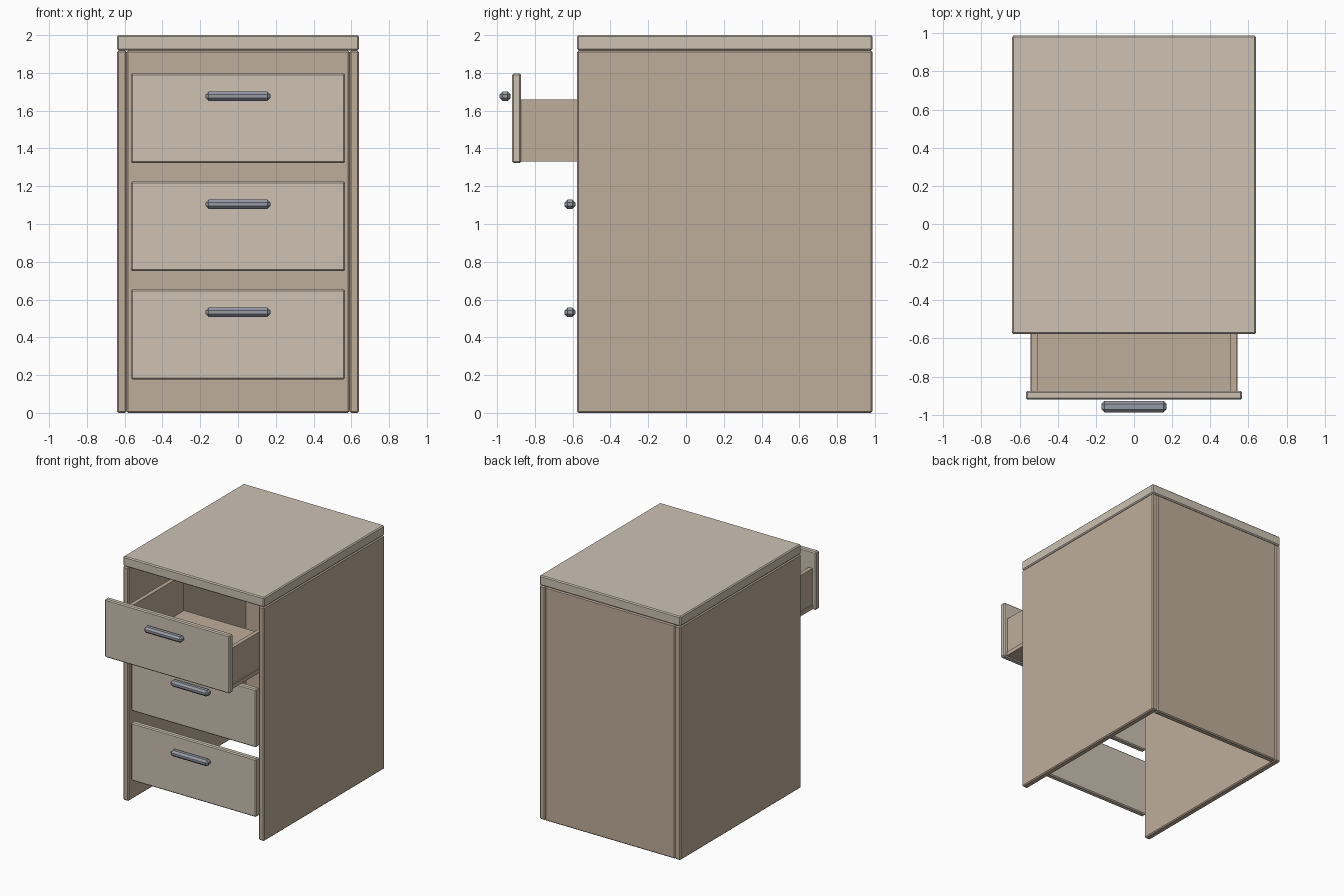
import bpy

if "Cube" in bpy.data.objects:
    bpy.data.objects.remove(bpy.data.objects["Cube"])


def material(name, rgb):
    m = bpy.data.materials.new(name)
    m.diffuse_color = (*rgb, 1)
    m.use_nodes = True
    m.node_tree.nodes["Principled BSDF"].inputs["Base Color"].default_value = m.diffuse_color
    return m


WOOD = material("tan_wood", (0.52, 0.42, 0.32))
PALE = material("pale_wood", (0.61, 0.54, 0.45))
METAL = material("handle_metal", (0.30, 0.32, 0.37))


def box(name, x, y, z, mat, bevel=0.008):
    """Chamfered box given by its (min, max) range on each axis."""
    ranges = (x, y, z)
    bpy.ops.mesh.primitive_cube_add(size=1, location=[(a + b) / 2 for a, b in ranges])
    o = bpy.context.object
    o.name = name
    o.scale = [b - a for a, b in ranges]
    bpy.ops.object.transform_apply(location=False, rotation=False, scale=True)
    o.data.materials.append(mat)
    if bevel:
        mod = o.modifiers.new("chamfer", "BEVEL")
        mod.width = bevel
        mod.segments = 1
    return o


# Cabinet shell, open at the front and bottom
FRONT, BACK = -0.577, 0.987
box("top_panel", (-0.64, 0.64), (FRONT, BACK), (1.919, 2.0), PALE)
for side, s in (("left", -1), ("right", 1)):
    box(side + "_panel", sorted((s * 0.59, s * 0.64)), (FRONT, BACK), (0, 1.918), WOOD)
box("back_panel", (-0.59, 0.59), (BACK - 0.05, BACK), (0, 1.918), WOOD)

# Drawer fronts and handles, the top one pulled out
for name, z, pull in (("top", 1.322, 0.343), ("middle", 0.75, 0), ("bottom", 0.178, 0)):
    y = FRONT - pull
    box(name + "_drawer_front", (-0.567, 0.567), (y, y + 0.046), (z, z + 0.476), PALE)
    box(name + "_drawer_handle", (-0.171, 0.171), (y - 0.067, y - 0.008),
        (z + 0.33, z + 0.379), METAL, 0.016)

# Box of the open drawer
BOX_Y = (-0.876, 0.02)
box("drawer_base", (-0.543, 0.543), BOX_Y, (1.33, 1.363), WOOD, 0)
for side, s in (("left", -1), ("right", 1)):
    box(side + "_drawer_side", sorted((s * 0.503, s * 0.536)), BOX_Y, (1.363, 1.66), WOOD, 0)
